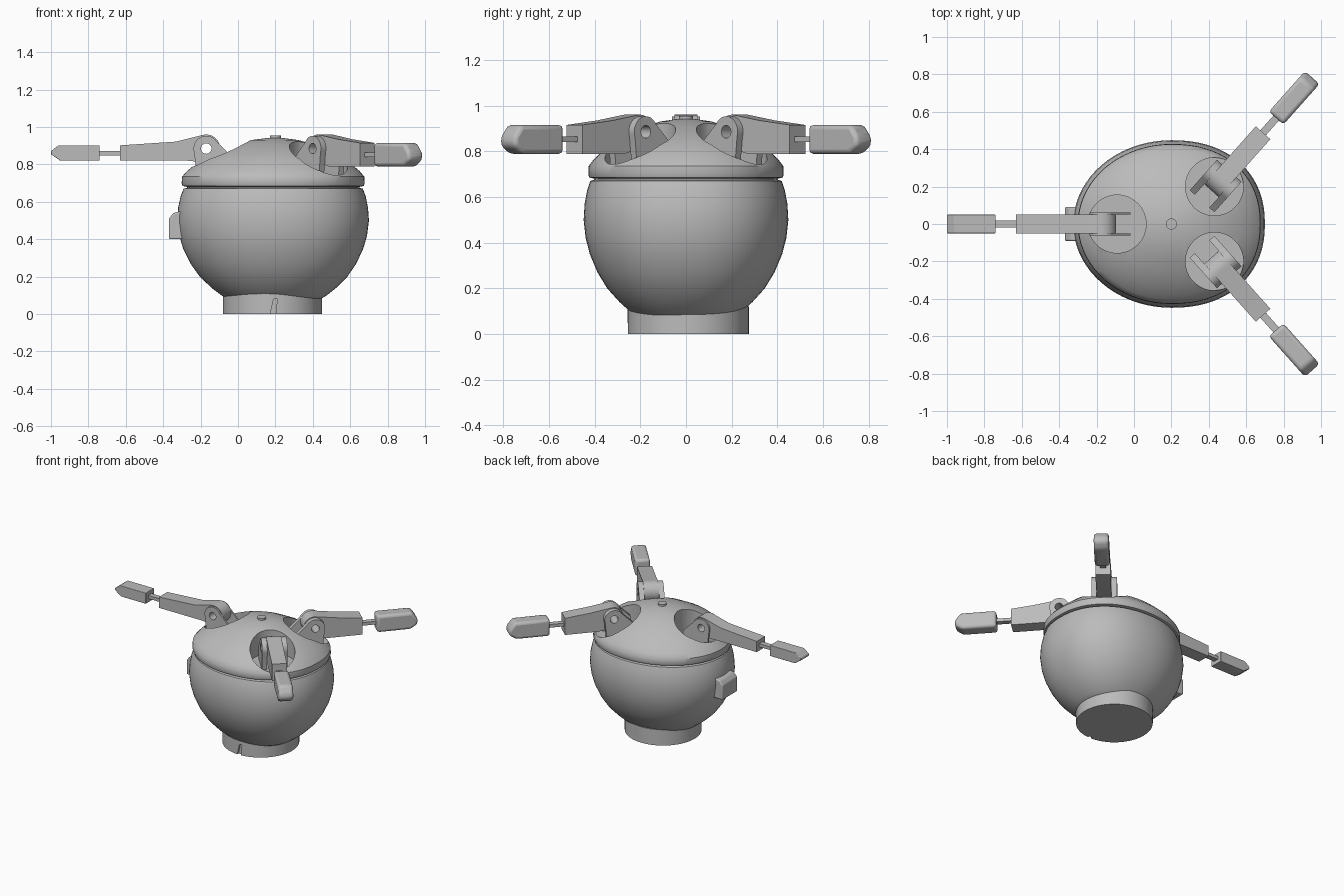
import bpy, bmesh
from math import sin, cos, pi, radians
from mathutils import Matrix

default = bpy.data.objects.get("Cube")
if default:
    bpy.data.objects.remove(default, do_unlink=True)

grey = bpy.data.materials.new("plain_grey")
grey.use_nodes = True
COLOUR = (0.5, 0.5, 0.5, 1)
grey.diffuse_color = COLOUR
grey.node_tree.nodes["Principled BSDF"].inputs["Base Color"].default_value = COLOUR


def finish(name, bm, bevel=0, matrix=None):
    bmesh.ops.recalc_face_normals(bm, faces=bm.faces)
    if matrix:
        bm.transform(matrix)
    mesh = bpy.data.meshes.new(name)
    bm.to_mesh(mesh)
    bm.free()
    mesh.materials.append(grey)
    ob = bpy.data.objects.new(name, mesh)
    bpy.context.collection.objects.link(ob)
    if bevel:
        mod = ob.modifiers.new("soft_edges", 'BEVEL')
        mod.width, mod.segments = bevel, 3
    return ob


def select(ob):
    bpy.ops.object.select_all(action='DESELECT')
    ob.select_set(True)
    bpy.context.view_layer.objects.active = ob


def smooth(ob):
    select(ob)
    bpy.ops.object.shade_smooth_by_angle(angle=radians(35))


def cut(ob, cutters):
    select(ob)
    for cutter in cutters:
        mod = ob.modifiers.new("cut", 'BOOLEAN')
        mod.operation, mod.solver, mod.object = 'DIFFERENCE', 'EXACT', cutter
        bpy.ops.object.modifier_apply(modifier=mod.name)


def remove(cutters):
    for c in cutters:
        bpy.data.objects.remove(c, do_unlink=True)


def egg_loft(name, rings, segments=72):
    """Stack of egg-shaped rings given as (scale, height)."""
    bm = bmesh.new()
    loops = []
    for s, z in rings:
        loop = []
        for i in range(segments):
            c, d = cos(2 * pi * i / segments), sin(2 * pi * i / segments)
            p = 0.9 if c > 0 else 1.0
            x = (0.5 if c > 0 else -0.525) * abs(c) ** p
            y = 0.448 * abs(d) ** p * (1 if d > 0 else -1)
            loop.append(bm.verts.new((0.2 + s * x, s * y, z)))
        loops.append(loop)
    for a, b in zip(loops, loops[1:]):
        for i in range(segments):
            j = (i + 1) % segments
            bm.faces.new((a[i], a[j], b[j], b[i]))
    bm.faces.new(loops[0])
    bm.faces.new(loops[-1])
    return finish(name, bm)


def cylinder(name, x, y, z0, z1, r, segments=48):
    bm = bmesh.new()
    bmesh.ops.create_cone(bm, cap_ends=True, segments=segments, radius1=r, radius2=r,
                          depth=z1 - z0, matrix=Matrix.Translation((x, y, (z0 + z1) / 2)))
    return finish(name, bm)


def prism(name, outline, y0, y1, place, bevel=0):
    """Side outline (along, height) extruded across the arm."""
    bm = bmesh.new()
    face = bm.faces.new([bm.verts.new((u, y0, z)) for u, z in outline])
    moved = bmesh.ops.extrude_face_region(bm, geom=[face])["geom"]
    bmesh.ops.translate(bm, vec=(0, y1 - y0, 0),
                        verts=[v for v in moved if isinstance(v, bmesh.types.BMVert)])
    return finish(name, bm, bevel, place)


def arc(r, start, end, n=14, z=0.885):
    angles = [radians(start + (end - start) * i / n) for i in range(n + 1)]
    return [(r * cos(a), z + r * sin(a)) for a in angles]


# Bowl, lid and foot
bowl = egg_loft("bowl", [(0.45, 0.07), (0.55, 0.10), (0.65, 0.14), (0.77, 0.20), (0.865, 0.27),
                         (0.94, 0.35), (0.98, 0.42), (1, 0.5), (0.99, 0.57), (0.965, 0.63),
                         (0.935, 0.67), (0.90, 0.675), (0.90, 0.69)])
lid = egg_loft("lid", [(0.90, 0.68), (0.945, 0.685), (0.955, 0.70), (0.95, 0.735), (0.90, 0.765),
                       (0.84, 0.79), (0.74, 0.83), (0.58, 0.87), (0.42, 0.905), (0.25, 0.93),
                       (0.1, 0.94), (0.02, 0.942)])
foot = cylinder("foot", 0.185, 0.01, 0, 0.12, 0.265, 64)
slot = prism("slot_cutter", [(0.15, -0.1), (0.19, -0.1), (0.21, 0.08), (0.19, 0.08)],
             -0.4, -0.24, Matrix())
cut(foot, [slot])

# Round finger pockets sunk into the lid
pockets = [cylinder("pocket_cutter", x, y, 0.74, 1.2, 0.155)
           for x, y in ((-0.09, 0), (0.43, 0.2), (0.43, -0.2))]
cut(lid, pockets)
remove(pockets + [slot])
top_plug = cylinder("top_plug", 0.2, 0, 0.9, 0.955, 0.03, 16)

# Latch on the narrow end
latch = prism("latch", [(-0.27, 0.40), (-0.37, 0.40), (-0.37, 0.51), (-0.345, 0.54), (-0.27, 0.56)],
              -0.09, 0.09, Matrix(), 0.008)
for ob in (bowl, lid, foot, top_plug, latch):
    smooth(ob)


def arm(side, x, y, angle, link_end, tip_start, tip_end, low, high, half, fork):
    place = Matrix.Translation((x, y, 0)) @ Matrix.Rotation(radians(angle), 4, 'Z')
    mid = (low + high) / 2
    # Link with a round knuckle and a tapering beam
    link = prism(side + "_link", arc(0.075, 75, 270) + [(0.1, low), (link_end, low),
                 (link_end, high), (0.16, high + 0.02)], -half, half, place)
    pin = prism("pin_cutter", arc(0.028, 0, 345, 23), -0.2, 0.2, place)
    cut(link, [pin])
    # Fork plates rising from the pocket
    plates = []
    for n, s in (("a", 1), ("b", -1)):
        plate = prism(side + "_fork_" + n, arc(0.068, -20, 150) + [(-0.15, 0.83), (-0.15, 0.72),
                      (0.05, 0.72)], s * half, s * fork, place)
        cut(plate, [pin])
        plates.append(plate)
    remove([pin])
    # Thin rod and padded fingertip
    rod = prism(side + "_rod", [(link_end - 0.02, mid - 0.012), (tip_start + 0.02, mid - 0.012),
                (tip_start + 0.02, mid + 0.012), (link_end - 0.02, mid + 0.012)],
                -0.02, 0.02, place)
    tip = prism(side + "_fingertip", [(tip_start, low), (tip_end - 0.05, low),
                (tip_end, low + 0.035), (tip_end, mid + 0.01), (tip_end - 0.04, high),
                (tip_start, high)], -half, half, place, 0.02 if side != "side" else 0.004)
    for ob in [link, rod, tip] + plates:
        smooth(ob)


arm("side", -0.17, 0, 180, 0.46, 0.57, 0.83, 0.82, 0.902, 0.05, 0.062)
for side, s in (("rear", 1), ("front", -1)):
    arm(side, 0.464, s * 0.234, s * 48.3, 0.34, 0.445, 0.735, 0.788, 0.915, 0.052, 0.088)
